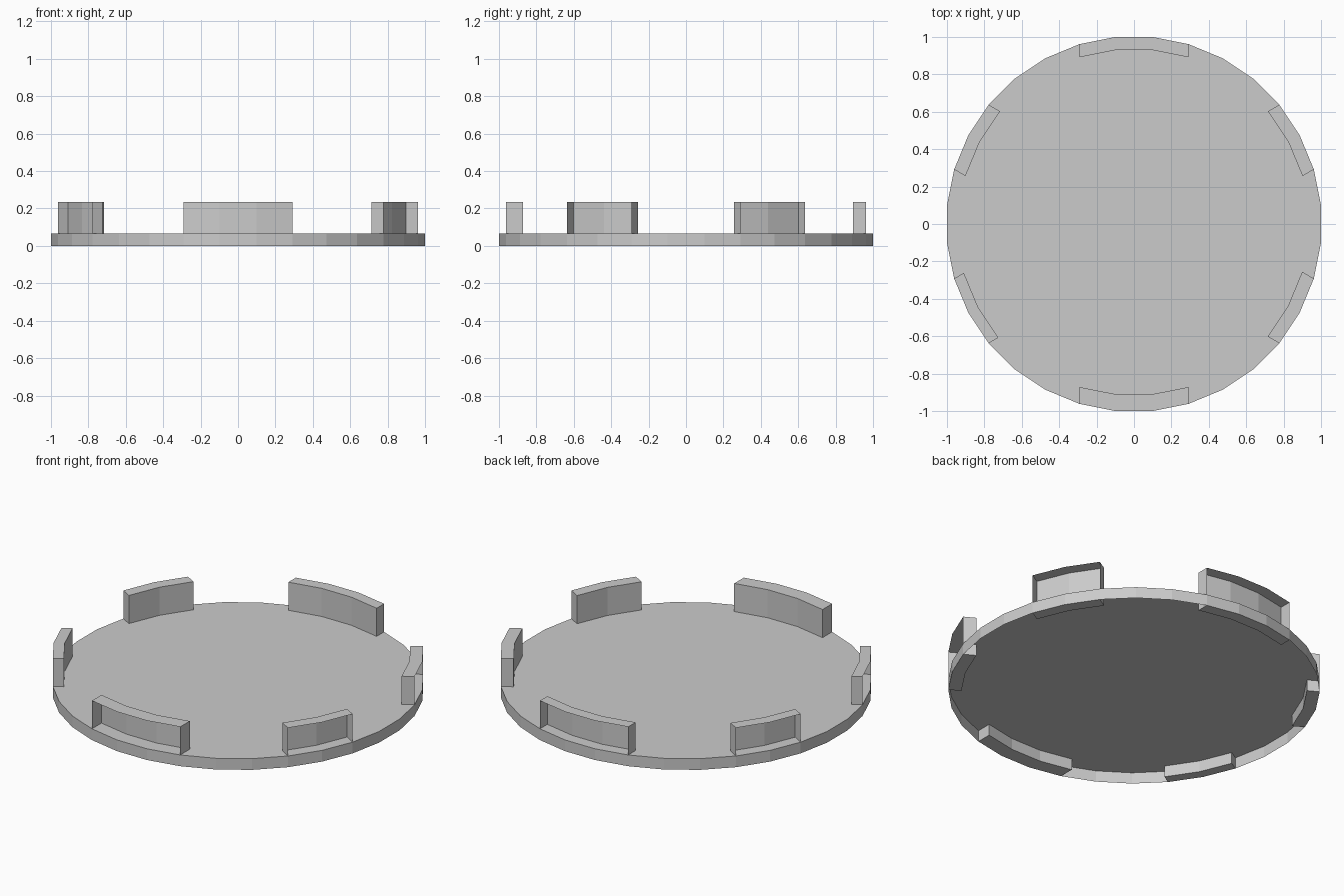
import bpy
import bmesh
from math import pi, cos, sin, radians
from mathutils import Vector

cube = bpy.data.objects.get("Cube")
if cube:
    bpy.data.objects.remove(cube, do_unlink=True)

SIDES = 32
RADIUS = 1.0 / cos(pi / SIDES)
PLATE_Z = 0.067
TAB_Z = 0.235

grey = bpy.data.materials.new("light_grey")
grey.use_nodes = True
color = (0.6, 0.6, 0.6, 1.0)
grey.diffuse_color = color
grey.node_tree.nodes["Principled BSDF"].inputs["Base Color"].default_value = color


def rim_point(k):
    a = (k + 0.5) * 2 * pi / SIDES
    return Vector((RADIUS * cos(a), RADIUS * sin(a), 0))


def raised(bm, points, z):
    return [bm.verts.new((p.x, p.y, z)) for p in points]


def finish(bm, name):
    mesh = bpy.data.meshes.new(name)
    bm.to_mesh(mesh)
    bm.free()
    mesh.materials.append(grey)
    obj = bpy.data.objects.new(name, mesh)
    bpy.context.collection.objects.link(obj)


# Shallow lid: top plate and rim, open underneath
bm = bmesh.new()
ring = [rim_point(k) for k in range(SIDES)]
low, high = raised(bm, ring, 0), raised(bm, ring, PLATE_Z)
bm.faces.new(high)
for i in range(SIDES):
    j = (i + 1) % SIDES
    bm.faces.new((low[i], low[j], high[j], high[i]))
finish(bm, "lid_disc")


# Clip: hollow curved tab through the plate, open on its outer side
def clip(name, first, last, direction, depth):
    a = radians(direction)
    inset = Vector((cos(a), sin(a), 0)) * depth
    outer = [rim_point(k) for k in range(first, last + 1)]
    inner = [p - inset for p in outer]
    bm = bmesh.new()
    ob, ot = raised(bm, outer, 0), raised(bm, outer, TAB_Z)
    ib, it = raised(bm, inner, 0), raised(bm, inner, TAB_Z)
    for i in range(len(outer) - 1):
        j = i + 1
        bm.faces.new((ot[i], ot[j], it[j], it[i]))
        bm.faces.new((ob[j], ob[i], ib[i], ib[j]))
        bm.faces.new((ib[j], ib[i], it[i], it[j]))
    bm.faces.new((ob[0], ot[0], it[0], ib[0]))
    bm.faces.new((ob[-1], ib[-1], it[-1], ot[-1]))
    finish(bm, name)


clip("back_left_clip", 1, 3, 30, 0.07)
clip("back_clip", 6, 9, 90, 0.07)
clip("back_right_clip", 12, 14, 150, 0.07)
clip("front_right_clip", 17, 19, 210, 0.06)
clip("front_clip", 22, 25, 270, 0.09)
clip("front_left_clip", 28, 30, 330, 0.072)
